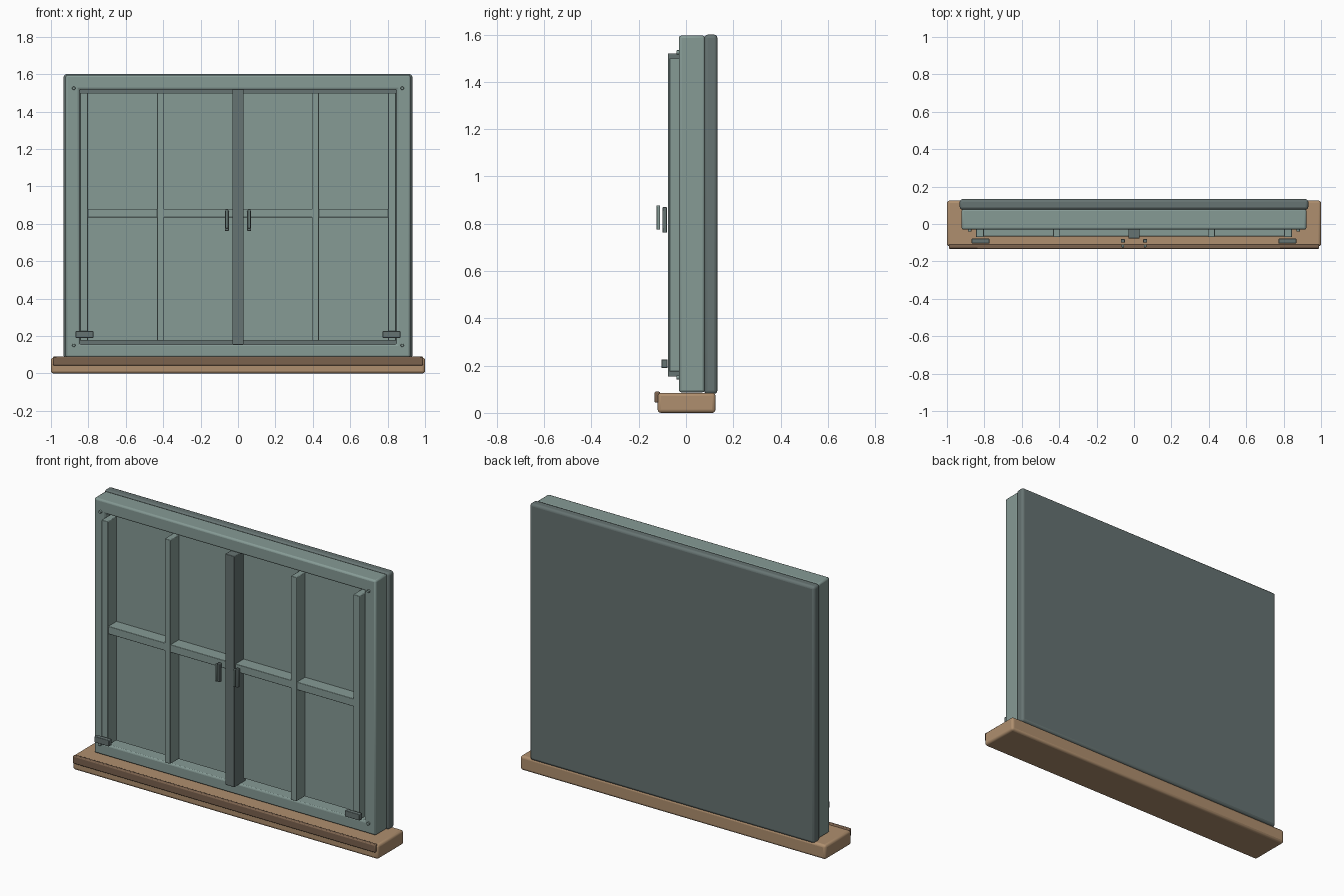
import bpy, bmesh, math
from mathutils import Matrix

if "Cube" in bpy.data.objects:
    bpy.data.objects.remove(bpy.data.objects["Cube"])


def material(name, srgb):
    m = bpy.data.materials.new(name)
    m.diffuse_color = [c ** 2.2 for c in srgb] + [1]
    m.use_nodes = True
    m.node_tree.nodes["Principled BSDF"].inputs["Base Color"].default_value = m.diffuse_color
    return m


TEAL = material("grey_teal", (0.52, 0.60, 0.58))
DARK = material("dark_grey_teal", (0.40, 0.45, 0.445))
WOOD = material("light_wood", (0.68, 0.555, 0.43))
DARK_WOOD = material("dark_wood", (0.48, 0.385, 0.31))


def finish(name, bm, mat, bevel=0, segments=2):
    bmesh.ops.recalc_face_normals(bm, faces=bm.faces[:])
    mesh = bpy.data.meshes.new(name)
    bm.to_mesh(mesh)
    bm.free()
    mesh.materials.append(mat)
    ob = bpy.data.objects.new(name, mesh)
    bpy.context.collection.objects.link(ob)
    if bevel:
        mod = ob.modifiers.new("bevel", 'BEVEL')
        mod.width, mod.segments = bevel, segments
    return ob


def box(name, x, y, z, mat, bevel=0, segments=2):
    """Box given by its (min, max) range on each axis."""
    bm = bmesh.new()
    bmesh.ops.create_cube(bm, size=1)
    for v in bm.verts:
        v.co = [r[0] if c < 0 else r[1] for c, r in zip(v.co, (x, y, z))]
    return finish(name, bm, mat, bevel, segments)


def ring(name, outer, inner, y, mat, bevel):
    """Rectangular frame; outer and inner are (half width, bottom, top)."""
    bm = bmesh.new()
    loops = []
    for w, lo, hi in (outer, inner):
        for d in y:
            loops.append([bm.verts.new((px, d, pz)) for px, pz in
                          ((-w, lo), (w, lo), (w, hi), (-w, hi))])
    of, ob_, inf, inb = loops
    for a, b in ((of, ob_), (ob_, inb), (inb, inf), (inf, of)):
        for i in range(4):
            j = (i + 1) % 4
            bm.faces.new((a[i], a[j], b[j], b[i]))
    return finish(name, bm, mat, bevel)


def mirrored(name, x, y, z, mat, bevel=0):
    for side, s in (("left", -1), ("right", 1)):
        box(f"{name}_{side}", sorted((s * x[0], s * x[1])), y, z, mat, bevel)


# Sill and its front lip
box("sill", (-1, 1), (-0.12, 0.125), (0, 0.085), WOOD, 0.014, 3)
box("sill_lip", (-0.99, 0.99), (-0.133, -0.109), (0.043, 0.09), DARK_WOOD, 0.006)

# Back panel, surrounding frame and recessed panes
box("back_panel", (-0.932, 0.932), (0.077, 0.133), (0.08, 1.6), DARK, 0.015, 3)
ring("window_frame", (0.922, 0.087, 1.596), (0.848, 0.155, 1.518),
     (-0.03, 0.08), TEAL, 0.01)
box("panes", (-0.845, 0.845), (0.01, 0.03), (0.175, 1.5), TEAL)

# Glazing bars, side stiles and centre post
mirrored("stile", (0.803, 0.845), (-0.07, 0.02), (0.175, 1.5), TEAL, 0.003)
mirrored("vertical_bar", (0.395, 0.432), (-0.07, 0.02), (0.175, 1.5), TEAL, 0.003)
mirrored("horizontal_bar", (0.02, 0.805), (-0.066, 0.02), (0.834, 0.88), TEAL, 0.003)
box("centre_post", (-0.03, 0.03), (-0.077, 0.03), (0.153, 1.52), DARK, 0.003)

# Handles and lower hinges
mirrored("handle_plate", (0.049, 0.07), (-0.1, -0.08), (0.762, 0.87), DARK, 0.003)
mirrored("handle_grip", (0.053, 0.066), (-0.125, -0.109), (0.775, 0.877), TEAL, 0.003)
mirrored("hinge", (0.773, 0.868), (-0.104, -0.078), (0.19, 0.226), DARK, 0.003)

# Round screw heads in the frame corners
for i, (x, z) in enumerate((a, b) for a in (-0.878, 0.878) for b in (0.15, 1.525)):
    bm = bmesh.new()
    bmesh.ops.create_cone(
        bm, cap_ends=True, segments=12, radius1=0.009, radius2=0.009, depth=0.02,
        matrix=Matrix.Translation((x, -0.031, z)) @ Matrix.Rotation(math.pi / 2, 4, 'X'))
    finish(f"screw_{i + 1}", bm, TEAL, 0.002)

# Smooth rounded edges, crisp flat faces
bpy.ops.object.select_all(action='DESELECT')
for ob in bpy.context.collection.objects:
    ob.select_set(True)
    bpy.context.view_layer.objects.active = ob
bpy.ops.object.shade_smooth_by_angle(angle=math.radians(35))
